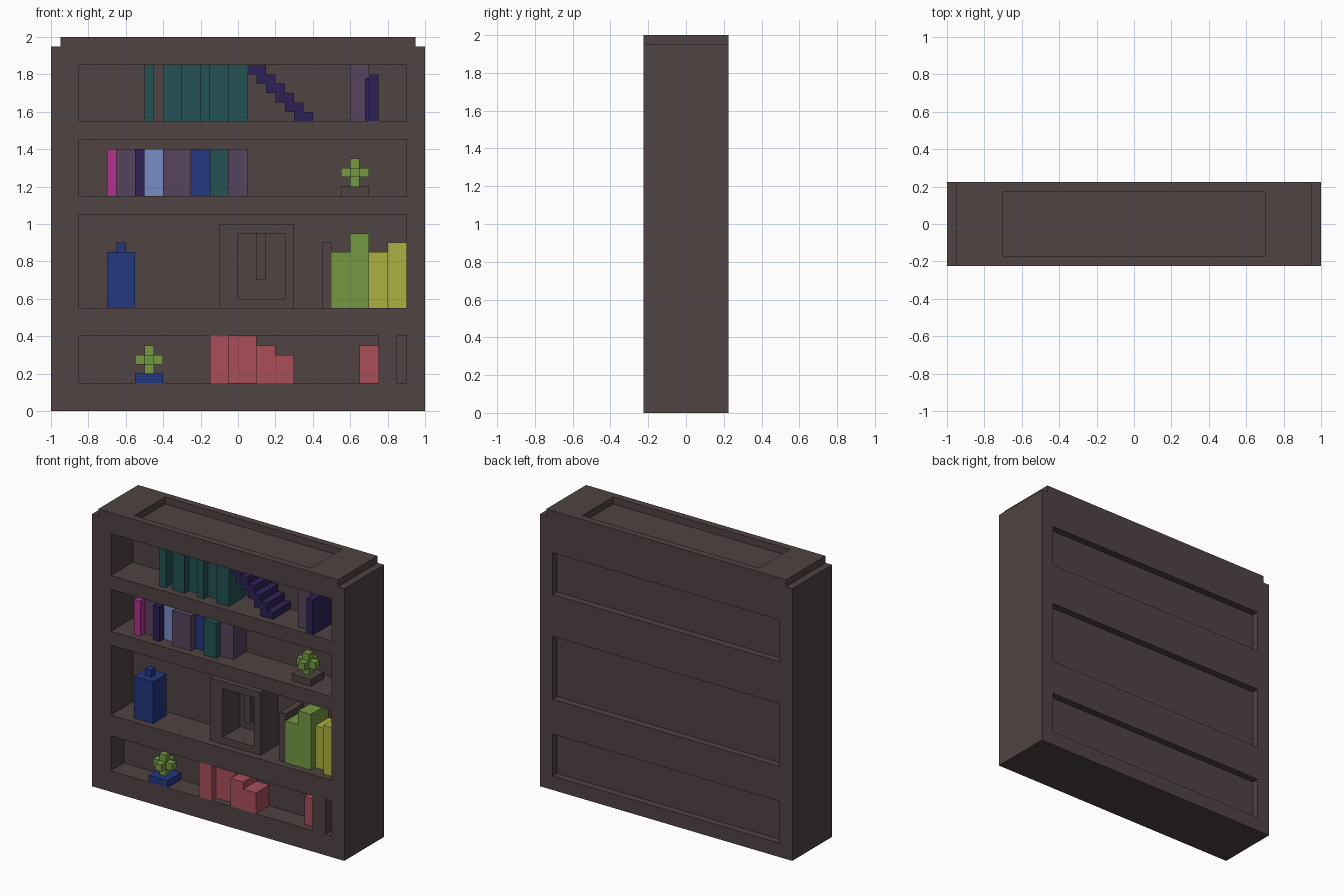
import bpy, bmesh

cube = bpy.data.objects.get("Cube")
if cube:
    bpy.data.objects.remove(cube, do_unlink=True)

FRONT = -0.225   # y of the front face; depths below are measured back from it
DEPTH = 0.45


def material(name, rgb):
    lin = [(c / 255 / 12.92) if c / 255 <= 0.04045 else ((c / 255 + 0.055) / 1.055) ** 2.4 for c in rgb]
    m = bpy.data.materials.new(name)
    m.use_nodes = True
    m.diffuse_color = (*lin, 1)
    bsdf = next(n for n in m.node_tree.nodes if n.type == 'BSDF_PRINCIPLED')
    bsdf.inputs["Base Color"].default_value = (*lin, 1)
    return m


MATS = {
    "wood": material("dark wood", (80, 67, 67)),
    "teal": material("teal", (36, 82, 84)),
    "indigo": material("deep purple", (46, 33, 86)),
    "mauve": material("dusty purple", (86, 68, 94)),
    "magenta": material("magenta", (180, 50, 140)),
    "sky": material("light blue", (119, 140, 196)),
    "blue": material("blue", (34, 55, 127)),
    "green": material("leaf green", (117, 152, 67)),
    "yellow": material("yellow", (173, 176, 66)),
    "red": material("red", (168, 78, 90)),
}


def add_box(bm, x0, x1, d0, d1, z0, z1):
    """Axis-aligned box; d is the depth behind the front face."""
    verts = bmesh.ops.create_cube(bm, size=1)["verts"]
    for v in verts:
        v.co = (x1 if v.co.x > 0 else x0,
                FRONT + (d1 if v.co.y > 0 else d0),
                z1 if v.co.z > 0 else z0)


def finish(bm, name, mat):
    bmesh.ops.recalc_face_normals(bm, faces=bm.faces)
    mesh = bpy.data.meshes.new(name)
    bm.to_mesh(mesh)
    bm.free()
    ob = bpy.data.objects.new(name, mesh)
    mesh.materials.append(MATS[mat])
    bpy.context.collection.objects.link(ob)
    return ob


def boxes(name, mat, *specs):
    bm = bmesh.new()
    for s in specs:
        add_box(bm, *s)
    return finish(bm, name, mat)


# Cabinet body: front profile with notched top corners, extruded backwards
half = [(1, 0), (1, 1.95), (0.95, 1.95), (0.95, 2)]
profile = half + [(-x, z) for x, z in reversed(half)]
bm = bmesh.new()
face = bm.faces.new([bm.verts.new((x, FRONT, z)) for x, z in profile])
ext = bmesh.ops.extrude_face_region(bm, geom=[face])["geom"]
bmesh.ops.translate(bm, vec=(0, DEPTH, 0), verts=[g for g in ext if isinstance(g, bmesh.types.BMVert)])
cabinet = finish(bm, "cabinet", "wood")

# Shelf openings, back panels and top tray are cut out of the body
OUT = 0.1
cutter = boxes(
    "cabinet_cutter", "wood",
    (-0.85, 0.90, -OUT, 0.25, 1.55, 1.85),
    (-0.85, 0.90, -OUT, 0.25, 1.15, 1.45),
    (-0.85, 0.90, -OUT, 0.25, 0.55, 1.05),
    (-0.85, 0.75, -OUT, 0.15, 0.15, 0.40),
    (0.85, 0.90, -OUT, 0.15, 0.15, 0.40),
    *[(-0.9, 0.9, 0.40, DEPTH + OUT, z0, z1) for z0, z1 in ((0.1, 0.4), (0.65, 1.1), (1.4, 1.7))],
    (-0.7, 0.7, 0.05, 0.40, 1.95, 2 + OUT),
)
cutter.hide_render = True
mod = cabinet.modifiers.new("openings", 'BOOLEAN')
mod.operation = 'DIFFERENCE'
mod.solver = 'EXACT'
mod.object = cutter
bpy.context.view_layer.objects.active = cabinet
bpy.ops.object.modifier_apply(modifier=mod.name)
bpy.data.objects.remove(cutter, do_unlink=True)


def book_row(prefix, base, back, books):
    """Each book: colour, left x, right x, front depth, top z."""
    for i, (mat, x0, x1, d, top) in enumerate(books, 1):
        boxes(f"{prefix}_book_{i}", mat, (x0, x1, d, back, base, top))


# Top shelf
book_row("top_shelf", 1.55, 0.25, [
    ("teal", -0.50, -0.45, 0.05, 1.85),
    ("teal", -0.40, -0.30, 0.05, 1.85),
    ("teal", -0.30, -0.20, 0.10, 1.85),
    ("teal", -0.20, -0.15, 0.05, 1.85),
    ("teal", -0.15, -0.05, 0.10, 1.85),
    ("teal", -0.05, 0.05, 0.05, 1.85),
    ("mauve", 0.60, 0.70, 0.05, 1.85),
    ("indigo", 0.70, 0.75, 0.00, 1.80),
])
boxes("book_spine_lip", "indigo", (0.68, 0.70, 0.03, 0.05, 1.55, 1.78))
boxes("leaning_book", "indigo",
      *[(0.05 + 0.05 * i, 0.15 + 0.05 * i, 0.05, 0.25, 1.80 - 0.05 * i, 1.85 - 0.05 * i) for i in range(6)])

# Second shelf
book_row("second_shelf", 1.15, 0.25, [
    ("magenta", -0.70, -0.65, 0.05, 1.40),
    ("mauve", -0.65, -0.55, 0.10, 1.40),
    ("indigo", -0.55, -0.50, 0.05, 1.40),
    ("sky", -0.50, -0.40, 0.10, 1.40),
    ("mauve", -0.40, -0.25, 0.05, 1.40),
    ("blue", -0.25, -0.15, 0.10, 1.40),
    ("teal", -0.15, -0.05, 0.05, 1.40),
    ("mauve", -0.05, 0.05, 0.10, 1.40),
])

# Third shelf
book_row("third_shelf", 0.55, 0.25, [
    ("wood", 0.45, 0.50, 0.05, 0.90),
    ("green", 0.50, 0.60, 0.05, 0.85),
    ("green", 0.60, 0.70, 0.05, 0.95),
    ("yellow", 0.70, 0.80, 0.10, 0.85),
    ("yellow", 0.80, 0.90, 0.05, 0.90),
])
boxes("bottle", "blue",
      (-0.70, -0.55, 0.05, 0.20, 0.55, 0.85), (-0.65, -0.60, 0.10, 0.15, 0.85, 0.90))
boxes("clock_case", "wood",
      (-0.10, 0.00, 0.05, 0.25, 0.55, 1.00), (0.25, 0.30, 0.05, 0.25, 0.55, 1.00),
      (0.00, 0.25, 0.05, 0.25, 0.55, 0.60), (0.00, 0.25, 0.05, 0.25, 0.95, 1.00))
boxes("clock_pendulum", "wood", (0.10, 0.15, 0.15, 0.20, 0.70, 0.95))

# Bottom shelf
book_row("bottom_shelf", 0.15, 0.15, [
    ("red", -0.15, -0.05, 0.00, 0.40),
    ("red", -0.05, 0.10, 0.05, 0.40),
    ("red", 0.10, 0.20, 0.00, 0.35),
    ("red", 0.20, 0.30, 0.00, 0.30),
    ("red", 0.65, 0.75, 0.05, 0.35),
])


# Potted plants: square pot with a three-way cross of leaves
def plant(name, pot_mat, x, d, z):
    u = 0.05
    boxes(name + "_pot", pot_mat, (x, x + 3 * u, d, d + 3 * u, z, z + u))
    boxes(name + "_leaves", "green",
          (x + u, x + 2 * u, d + u, d + 2 * u, z + u, z + 4 * u),
          (x, x + 3 * u, d + u, d + 2 * u, z + 2 * u, z + 3 * u),
          (x + u, x + 2 * u, d, d + 3 * u, z + 2 * u, z + 3 * u))


plant("upper_plant", "wood", 0.55, 0.05, 1.15)
plant("lower_plant", "blue", -0.55, 0.00, 0.15)
